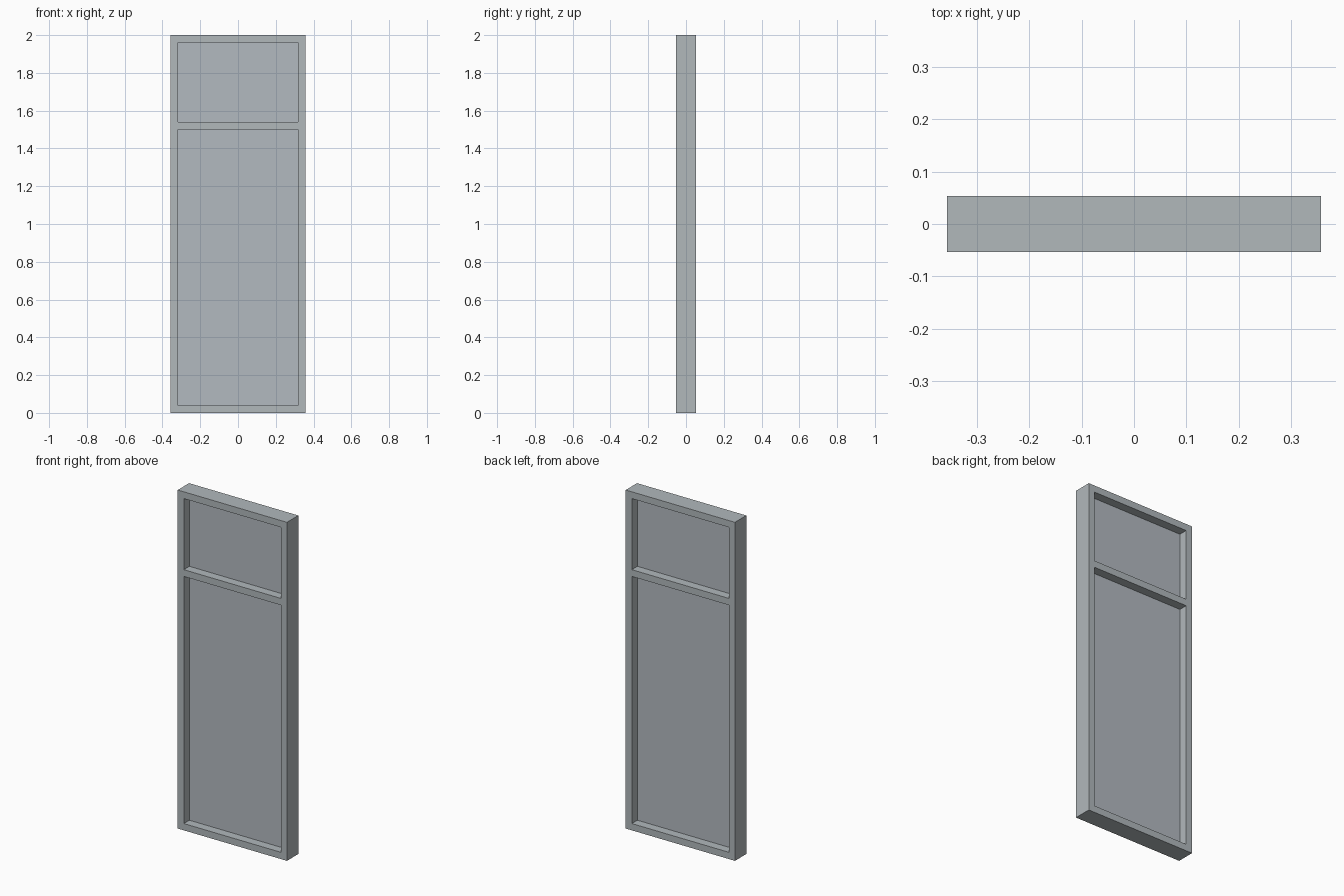
import bpy

if "Cube" in bpy.data.objects:
    bpy.data.objects.remove(bpy.data.objects["Cube"])


def material(name, rgb):
    m = bpy.data.materials.new(name)
    m.diffuse_color = (*rgb, 1.0)
    m.use_nodes = True
    m.node_tree.nodes["Principled BSDF"].inputs["Base Color"].default_value = m.diffuse_color
    return m


frame_mat = material("grey frame", (0.44, 0.48, 0.50))
pane_mat = material("blue grey pane", (0.45, 0.49, 0.53))

HALF_W, HALF_D, HEIGHT = 0.357, 0.053, 2.0
RAIL = 0.04


def box(name, x0, x1, y0, y1, z0, z1, mat):
    bpy.ops.mesh.primitive_cube_add(
        size=1, location=((x0 + x1) / 2, (y0 + y1) / 2, (z0 + z1) / 2))
    ob = bpy.context.object
    ob.name = name
    ob.scale = (x1 - x0, y1 - y0, z1 - z0)
    bpy.ops.object.transform_apply(location=False, rotation=False, scale=True)
    ob.data.materials.append(mat)
    return ob


# Solid frame block
frame = box("window_frame", -HALF_W, HALF_W, -HALF_D, HALF_D, 0, HEIGHT, frame_mat)

# Openings cut through the frame, each with a thin pane at mid depth
inner = HALF_W - RAIL
for name, z0, z1 in (("lower", RAIL, 1.5), ("upper", 1.54, HEIGHT - RAIL)):
    cutter = box(name + "_cutter", -inner, inner, -0.2, 0.2, z0, z1, frame_mat)
    cutter.hide_render = True
    mod = frame.modifiers.new(name + "_opening", 'BOOLEAN')
    mod.operation = 'DIFFERENCE'
    mod.solver = 'EXACT'
    mod.object = cutter
    bpy.context.view_layer.objects.active = frame
    bpy.ops.object.modifier_apply(modifier=mod.name)
    bpy.data.objects.remove(cutter, do_unlink=True)
    box(name + "_pane", -inner, inner, -0.001, 0.001, z0, z1, pane_mat)
